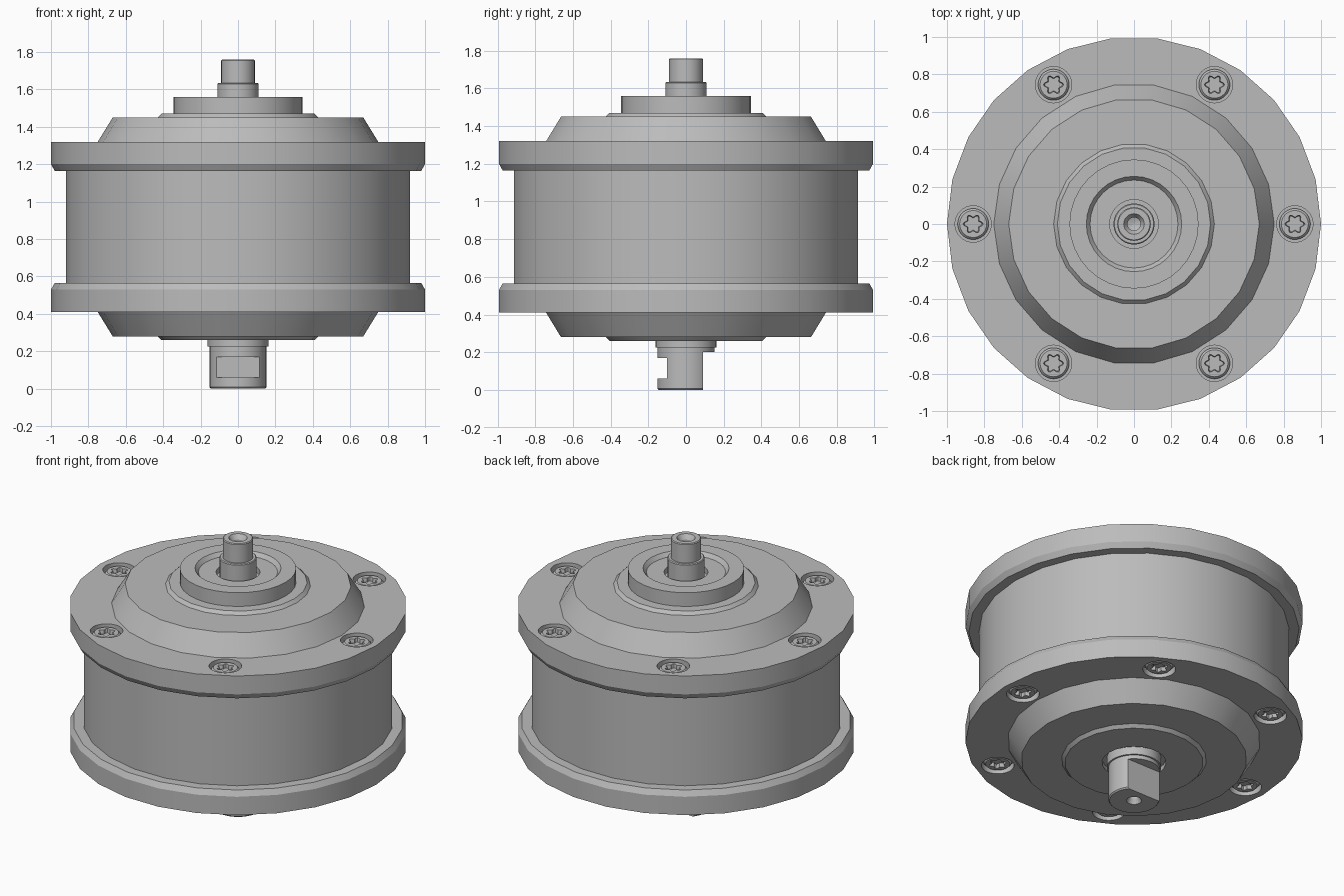
import bpy, bmesh, math
from mathutils import Matrix, Vector

if "Cube" in bpy.data.objects:
    bpy.data.objects.remove(bpy.data.objects["Cube"], do_unlink=True)

grey = bpy.data.materials.new("machined grey")
grey.use_nodes = True
COLOUR = (0.5, 0.5, 0.5, 1)
grey.diffuse_color = COLOUR
grey.node_tree.nodes["Principled BSDF"].inputs["Base Color"].default_value = COLOUR

MID = 0.865          # height of the plane between the two halves
FACE = 0.455         # flange face, measured from that plane
BOLTS = [(0.86 * math.cos(math.radians(60 * k)), 0.86 * math.sin(math.radians(60 * k)))
         for k in range(6)]


def star(a):
    """Six-lobed driver outline as a radius factor."""
    return 1 + 0.2 * math.cos(6 * a)


def add_lathe(bm, profile, seg, centre=(0, 0), flip=1, mid=0):
    """Revolve (radius, height[, outline]) points; ends are capped."""
    rings = []
    for r, z, *outline in profile:
        ring = []
        for i in range(seg):
            a = 2 * math.pi * i / seg
            k = r * (outline[0](a) if outline else 1)
            ring.append(bm.verts.new((centre[0] + k * math.cos(a),
                                      centre[1] + k * math.sin(a), mid + flip * z)))
        rings.append(ring)
    for low, high in zip(rings, rings[1:]):
        for i in range(seg):
            j = (i + 1) % seg
            bm.faces.new((low[i], low[j], high[j], high[i]))
    bm.faces.new(rings[0][::-1])
    bm.faces.new(rings[-1])


def finish(bm, name):
    bmesh.ops.recalc_face_normals(bm, faces=bm.faces)
    mesh = bpy.data.meshes.new(name)
    bm.to_mesh(mesh)
    bm.free()
    obj = bpy.data.objects.new(name, mesh)
    bpy.context.collection.objects.link(obj)
    mesh.materials.append(grey)
    return obj


def lathe(name, profile, seg, flip=1, mid=0):
    bm = bmesh.new()
    add_lathe(bm, profile, seg, flip=flip, mid=mid)
    return finish(bm, name)


def cut(obj, cutter):
    mod = obj.modifiers.new("cut", 'BOOLEAN')
    mod.operation, mod.solver, mod.object = 'DIFFERENCE', 'EXACT', cutter
    bpy.context.view_layer.objects.active = obj
    bpy.ops.object.modifier_apply(modifier=mod.name)
    bpy.data.objects.remove(cutter, do_unlink=True)


def box(name, lo, hi):
    lo, hi = Vector(lo), Vector(hi)
    bm = bmesh.new()
    bmesh.ops.create_cube(bm, size=1, matrix=Matrix.Translation((lo + hi) / 2)
                          @ Matrix.Diagonal((*(hi - lo), 1)))
    return finish(bm, name)


parts = []

# Central drum
parts.append(lathe("drum", [(0.92, -0.32), (0.92, 0.32)], 26, mid=MID))

# End covers: flange with bolt pockets, sloped dome, low boss, screws
for side, flip in (("upper", 1), ("lower", -1)):
    flange = lathe(side + "_flange", [(0.98, 0.3), (1, 0.335), (1, FACE)], 26, flip, MID)
    bm = bmesh.new()
    for c in BOLTS:
        add_lathe(bm, [(0.097, FACE - 0.04), (0.097, FACE + 0.05)], 32, c, flip, MID)
    cut(flange, finish(bm, "pocket_cutter"))
    parts.append(flange)

    parts.append(lathe(side + "_dome", [(0.75, FACE - 0.01), (0.75, FACE), (0.67, 0.585),
                                        (0.43, 0.585), (0.41, 0.605), (0.19, 0.605),
                                        (0.19, 0.575)], 22, flip, MID))
    # Dome rim softened by a rounder boss plate
    bm = bmesh.new()
    for c in BOLTS:
        add_lathe(bm, [(0.083, FACE - 0.05), (0.083, FACE - 0.022), (0.072, FACE - 0.01),
                       (0.045, FACE - 0.01, star), (0.04, FACE - 0.035, star)],
                  36, c, flip, MID)
    parts.append(finish(bm, side + "_screws"))

# Bearing collar with stepped recess
parts.append(lathe("bearing_collar", [(0.345, 1.44), (0.345, 1.56), (0.255, 1.56),
                                      (0.235, 1.535), (0.13, 1.535), (0.13, 1.5)], 32))

# Upper axle with a centre bore
parts.append(lathe("upper_axle", [(0.11, 1.44), (0.11, 1.63), (0.105, 1.635), (0.09, 1.635),
                                  (0.09, 1.755), (0.085, 1.76), (0.055, 1.76), (0.035, 1.73),
                                  (0.035, 1.66), (0.005, 1.65)], 28))

# Lower axle: shoulder, flat on the back, wrench slot on the front, centre bore
axle = lathe("lower_axle", [(0.01, 0.07), (0.03, 0.06), (0.03, 0.03), (0.045, 0),
                            (0.145, 0), (0.152, 0.008), (0.152, 0.225), (0.162, 0.225),
                            (0.162, 0.3)], 32)
cut(axle, box("flat_cutter", (-0.3, 0.09, -0.1), (0.3, 0.3, 0.2)))
cut(axle, box("slot_cutter", (-0.3, -0.3, 0.06), (0.3, -0.1, 0.17)))
parts.append(axle)

# Smooth curved faces, keep edges crisp
bpy.ops.object.select_all(action='DESELECT')
for obj in parts:
    obj.select_set(True)
bpy.context.view_layer.objects.active = parts[0]
bpy.ops.object.shade_smooth_by_angle(angle=math.radians(25))
